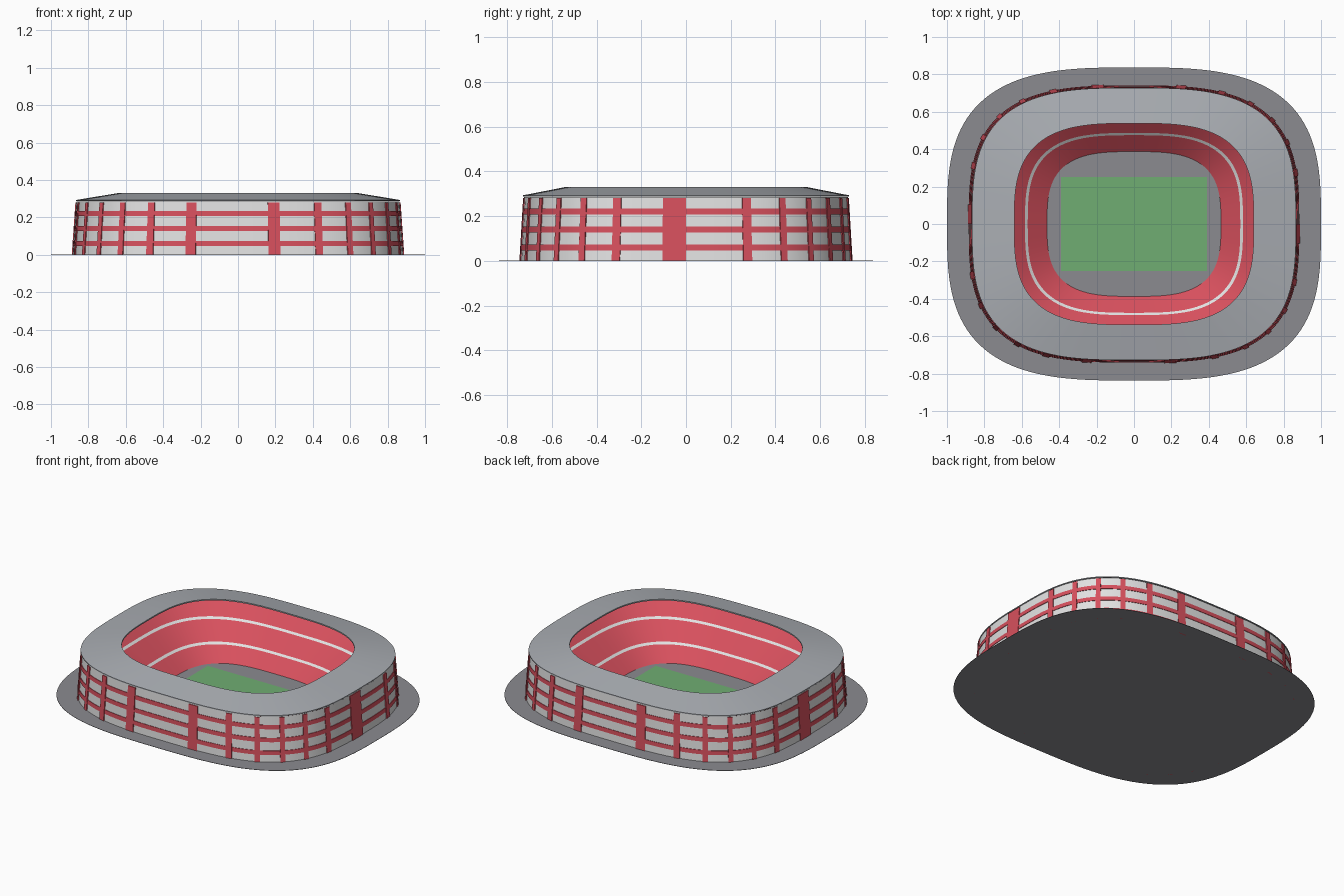
import bpy
import bmesh
from math import cos, sin, pi, copysign, radians

cube = bpy.data.objects.get("Cube")
if cube:
    bpy.data.objects.remove(cube, do_unlink=True)

SEGS = 130        # steps round the bowl, five per facade bay
POWER = 2 / 3.1   # rounded-rectangle outline


def material(name, rgb):
    m = bpy.data.materials.new(name)
    m.use_nodes = True
    m.diffuse_color = (*rgb, 1)
    m.node_tree.nodes["Principled BSDF"].inputs["Base Color"].default_value = (*rgb, 1)
    return m


RED = material("red", (0.68, 0.08, 0.11))
WHITE = material("white", (0.76, 0.76, 0.76))
ROOF = material("roof grey", (0.40, 0.42, 0.45))
PAVING = material("paving grey", (0.26, 0.26, 0.28))
GREEN = material("grass green", (0.16, 0.42, 0.17))


def outline(a, b, z, i):
    t = 2 * pi * i / SEGS
    c, s = cos(t), sin(t)
    if abs(s) < 1e-9:
        s = 0
    return (a * copysign(abs(c) ** POWER, c), b * copysign(abs(s) ** POWER, s), z)


def finish(name, bm, mats):
    mesh = bpy.data.meshes.new(name)
    bm.to_mesh(mesh)
    bm.free()
    for m in mats:
        mesh.materials.append(m)
    ob = bpy.data.objects.new(name, mesh)
    bpy.context.collection.objects.link(ob)
    bpy.ops.object.select_all(action='DESELECT')
    ob.select_set(True)
    bpy.context.view_layer.objects.active = ob
    bpy.ops.object.shade_smooth_by_angle(angle=radians(30))
    return ob


def sweep(bm, profile, start=0, count=SEGS, closed=True, bands=()):
    """Carry a profile of (half width, half depth, height) round the outline."""
    full = count == SEGS
    rings = [[bm.verts.new(outline(*p, start + i)) for p in profile]
             for i in range(count if full else count + 1)]
    n = len(profile)
    for i in range(count):
        r, q = rings[i], rings[(i + 1) % len(rings)]
        for j in range(n if closed else n - 1):
            k = (j + 1) % n
            f = bm.faces.new((r[j], q[j], q[k], r[k]))
            f.material_index = int(j in bands)
    if not full:
        bm.faces.new(rings[0])
        bm.faces.new(rings[-1][::-1])


def facade(z, out=0.0):
    f = z / 0.285
    return (0.884 - 0.02 * f + out, 0.741 - 0.017 * f + out, z)


def bar_profile(z0, z1, out):
    return [facade(z0, out), facade(z1, out), facade(z1, -0.002), facade(z0, -0.002)]


# Paved ground
bm = bmesh.new()
base = [(1.0, 0.837, 0.0), (1.0, 0.837, 0.002)]
sweep(bm, base, closed=False)
bm.faces.new([bm.verts.new(outline(*base[1], i)) for i in range(SEGS)])
bm.faces.new([bm.verts.new(outline(*base[0], i)) for i in reversed(range(SEGS))])
bmesh.ops.remove_doubles(bm, verts=bm.verts, dist=1e-6)
finish("ground", bm, [PAVING])

# Grass pitch
bm = bmesh.new()
bmesh.ops.create_cube(bm, size=1)
bmesh.ops.scale(bm, vec=(0.78, 0.50, 0.004), verts=bm.verts)
bmesh.ops.translate(bm, vec=(0, 0, 0.003), verts=bm.verts)
finish("pitch", bm, [GREEN])

# Outer wall
bm = bmesh.new()
sweep(bm, [facade(0.0), facade(0.285)], closed=False)
finish("outer_wall", bm, [WHITE])

# Horizontal facade bars
bm = bmesh.new()
for z in (0.06, 0.14, 0.22):
    sweep(bm, bar_profile(z - 0.013, z + 0.013, 0.003))
finish("facade_bars", bm, [RED])

# Upright facade columns, the last step of each bay
bm = bmesh.new()
for i in range(4, SEGS, 5):
    sweep(bm, bar_profile(0.0, 0.28, 0.005), start=i, count=1)
finish("facade_columns", bm, [RED])


# Sloping stands with two pale walkways
def stand(t):
    return (0.465 + 0.397 * t, 0.387 + 0.337 * t, 0.002 + 0.283 * t)


bm = bmesh.new()
steps = [0, 0.26, 0.297, 0.605, 0.642, 1]
sweep(bm, [stand(t) for t in reversed(steps)], closed=False, bands=(1, 3))
finish("stands", bm, [RED, WHITE])

# Roof ring rising towards the opening
bm = bmesh.new()
sweep(bm, [(0.866, 0.728, 0.287), (0.866, 0.728, 0.293), (0.64, 0.538, 0.33),
           (0.64, 0.538, 0.322)])
finish("roof", bm, [ROOF])
